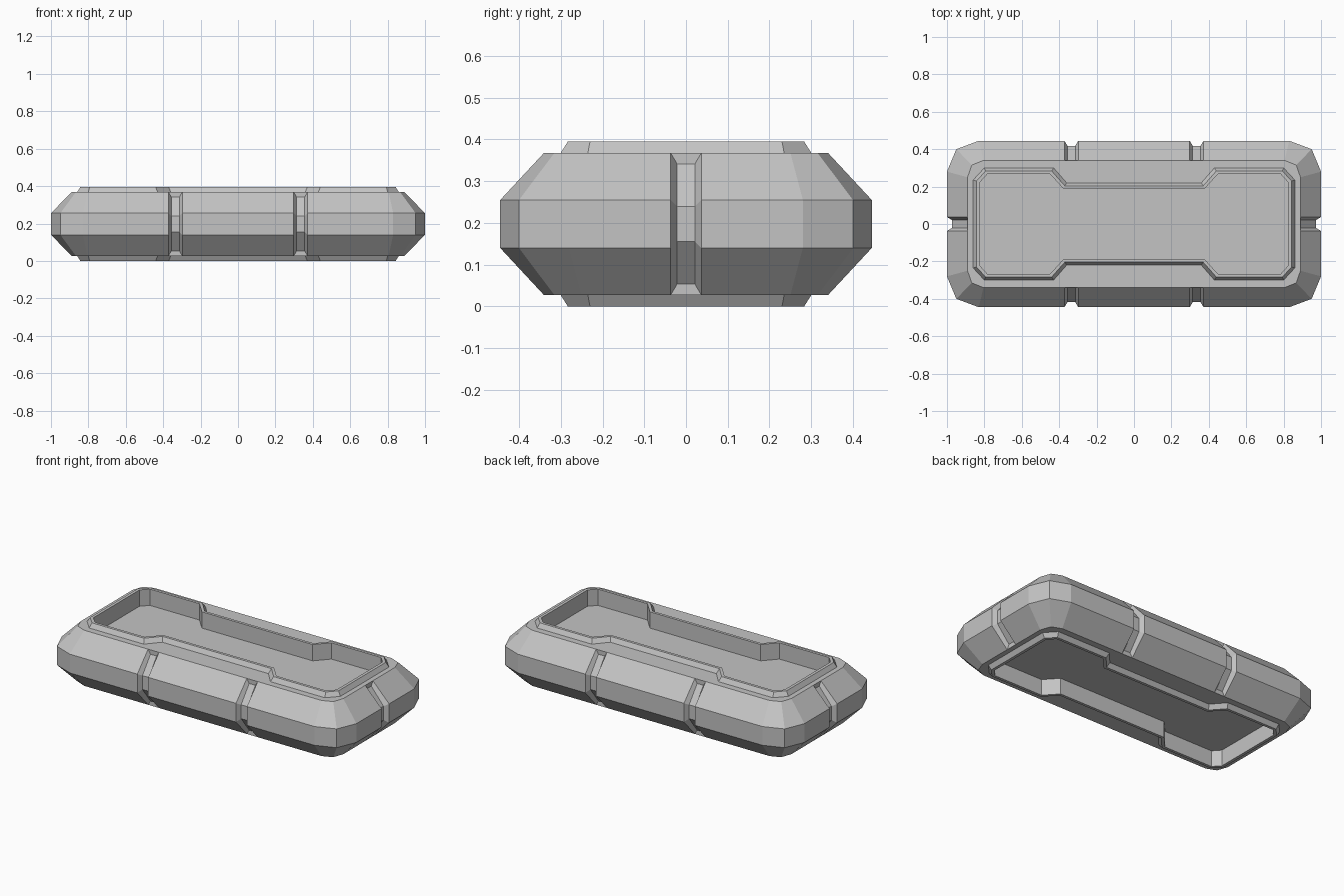
import bpy
import bmesh

cube = bpy.data.objects.get("Cube")
if cube:
    bpy.data.objects.remove(cube, do_unlink=True)

grey = bpy.data.materials.new("plain_grey")
grey.use_nodes = True
grey.diffuse_color = (0.55, 0.55, 0.55, 1)
grey.node_tree.nodes["Principled BSDF"].inputs["Base Color"].default_value = grey.diffuse_color

HEIGHT = 0.395
SHOULDER = 0.368   # flat top of the shell, mirrored underneath
BAND = 0.255       # top of the vertical middle band
DEPTH = 0.027      # groove depth
FLOOR = 0.295      # recess floor


def four_way(quarter, flip):
    """Repeat a quarter outline (from +x round to +y) into a full loop."""
    loop = []
    for sx, sy in ((1, 1), (-1, 1), (-1, -1), (1, -1)):
        part = [flip(p, sx, sy) for p in quarter]
        loop += part if sx * sy > 0 else part[::-1]
    return loop


def flip_point(p, sx, sy):
    return (p[0] * sx, p[1] * sy)


def flip_column(c, sx, sy):
    return (flip_point(c[0], sx, sy), flip_point(c[1], sx, sy), c[2])


def finish(bm, name):
    mesh = bpy.data.meshes.new(name)
    bm.to_mesh(mesh)
    bm.free()
    mesh.materials.append(grey)
    obj = bpy.data.objects.new(name, mesh)
    bpy.context.collection.objects.link(obj)
    return obj


# Raised rim outlines: foot, outer lip, inner lip
rim_foot = four_way([(0.86, 0.235), (0.80, 0.30), (0.43, 0.30), (0.36, 0.22)], flip_point)
rim_outer = four_way([(0.843, 0.23), (0.793, 0.283), (0.44, 0.283), (0.37, 0.204)], flip_point)
rim_inner = four_way([(0.825, 0.222), (0.785, 0.266), (0.448, 0.266), (0.376, 0.187)], flip_point)


def end_column(y, groove):
    return ((1 - DEPTH * groove, y), (0.89, y), groove)


def side_column(x, groove):
    return ((x, 0.445 - DEPTH * groove), (x, 0.34), groove)


# Shell columns: (middle point, shoulder point, is groove floor)
quarter = [end_column(0.021, True), end_column(0.037, False),
           ((1, 0.28), (0.89, 0.25), False),
           ((0.95, 0.40), (0.867, 0.315), False),
           ((0.83, 0.445), (0.805, 0.34), False),
           side_column(0.372, False), side_column(0.356, True),
           side_column(0.314, True), side_column(0.298, False)]
columns = four_way(quarter, flip_column)


def build_shell():
    bm = bmesh.new()
    verts = []
    for mid, top, groove in columns:
        shoulder = SHOULDER - (DEPTH if groove else 0)
        band = BAND - (0.015 if groove else 0)
        verts.append([bm.verts.new((*mid, HEIGHT - band)) if k == 1 else
                      bm.verts.new((*mid, band)) if k == 2 else
                      bm.verts.new((*top, shoulder if k else HEIGHT - shoulder))
                      for k in range(4)])
    n = len(verts)
    for i in range(n):
        a, b = verts[i], verts[(i + 1) % n]
        for k in range(3):
            bm.faces.new((a[k], b[k], b[k + 1], a[k + 1]))
        # Close the ends of each groove
        if columns[i][2] and columns[(i + 1) % n][2]:
            before, after = verts[i - 1], verts[(i + 2) % n]
            for k in (0, 3):
                bm.faces.new((before[k], a[k], b[k], after[k]))
    # Flat shoulders around the rims, above and below
    for k, z in ((0, HEIGHT - SHOULDER), (3, SHOULDER)):
        outer = [v[k] for v, c in zip(verts, columns) if not c[2]]
        inner = [bm.verts.new((x, y, z)) for x, y in rim_foot]
        edges = []
        for loop in (outer, inner):
            for p, q in zip(loop, loop[1:] + loop[:1]):
                edges.append(bm.edges.get((p, q)) or bm.edges.new((p, q)))
        bmesh.ops.triangle_fill(bm, edges=edges, use_beauty=True,
                                normal=(0, 0, 1 if k else -1))
    bmesh.ops.recalc_face_normals(bm, faces=bm.faces[:])
    finish(bm, "body_shell")


def build_tray(name, below):
    bm = bmesh.new()
    rows = []
    for outline, z in ((rim_foot, SHOULDER), (rim_outer, HEIGHT),
                       (rim_inner, HEIGHT), (rim_inner, FLOOR)):
        rows.append([bm.verts.new((x, y, HEIGHT - z if below else z)) for x, y in outline])
    for low, high in zip(rows, rows[1:]):
        for i in range(len(low)):
            j = (i + 1) % len(low)
            bm.faces.new((low[i], low[j], high[j], high[i]))
    bm.faces.new(rows[-1])
    if below:
        bmesh.ops.reverse_faces(bm, faces=bm.faces[:])
    finish(bm, name)


build_shell()
build_tray("top_rim_and_recess", False)
build_tray("bottom_rim_and_recess", True)
